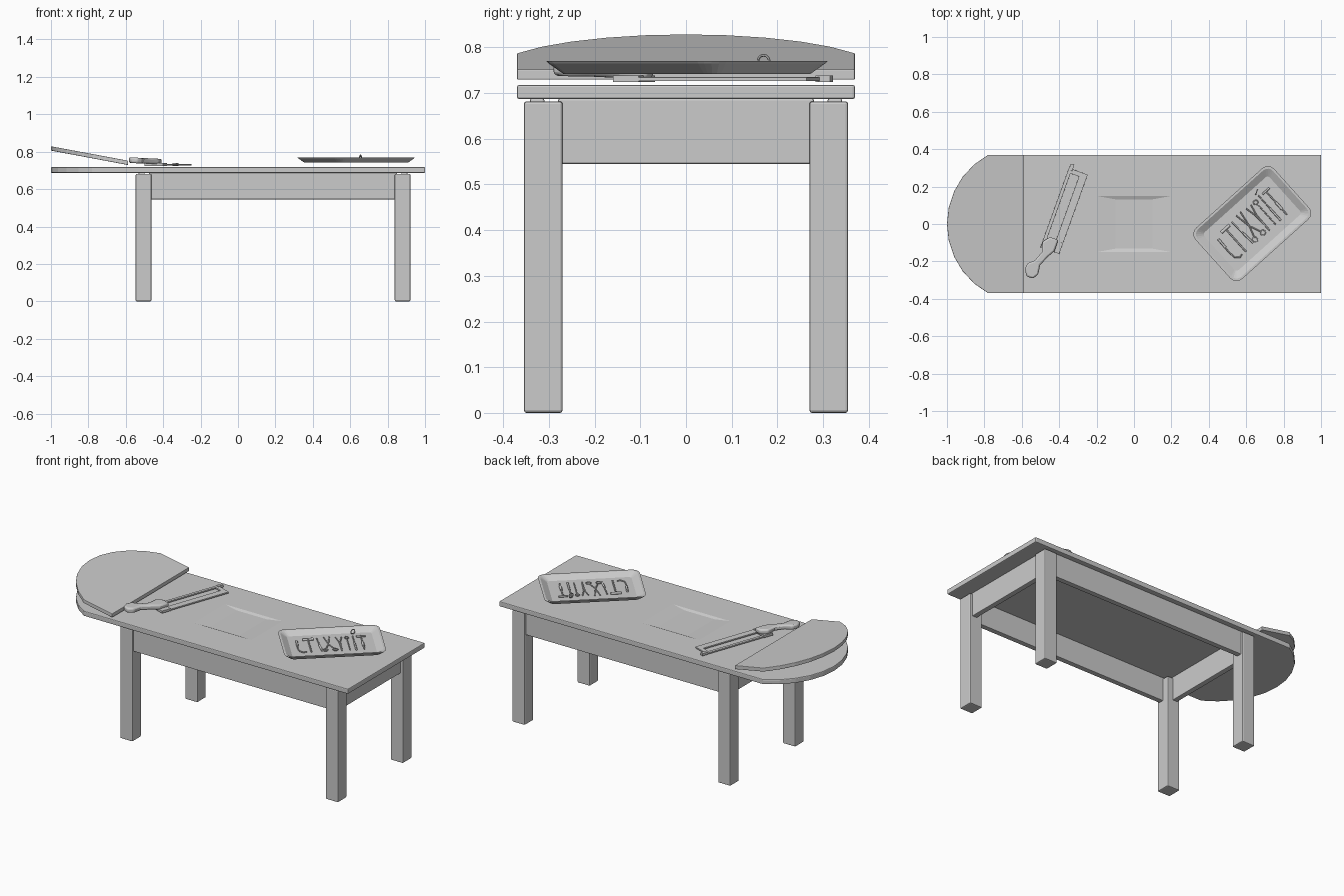
import bpy, bmesh, math
from mathutils import Matrix, Vector

if "Cube" in bpy.data.objects:
    bpy.data.objects.remove(bpy.data.objects["Cube"])


def finish(name, bm, bevel=0.0, smooth=False):
    bmesh.ops.recalc_face_normals(bm, faces=bm.faces)
    me = bpy.data.meshes.new(name)
    bm.to_mesh(me)
    bm.free()
    ob = bpy.data.objects.new(name, me)
    bpy.context.collection.objects.link(ob)
    if bevel:
        m = ob.modifiers.new("bevel", "BEVEL")
        m.width, m.segments, m.limit_method = bevel, 2, "ANGLE"
        m.angle_limit = math.radians(40)
    if smooth:
        bpy.ops.object.select_all(action="DESELECT")
        ob.select_set(True)
        bpy.context.view_layer.objects.active = ob
        bpy.ops.object.shade_smooth_by_angle()
    return ob


def loft(name, loops, bevel=0.0, smooth=False):
    """Skin equal-length loops of points and cap both ends."""
    bm = bmesh.new()
    rings = [[bm.verts.new(p) for p in l] for l in loops]
    n = len(rings[0])
    for a, b in zip(rings, rings[1:]):
        for i in range(n):
            bm.faces.new((a[i], a[(i + 1) % n], b[(i + 1) % n], b[i]))
    bm.faces.new(rings[0])
    bm.faces.new(rings[-1])
    return finish(name, bm, bevel, smooth)


def prism(name, pts, z0, z1, bevel=0.0, slope=0.0, hinge=0.0, smooth=False):
    return loft(name, [[(x, y, z + slope * (hinge - x)) for x, y in pts]
                       for z in (z0, z1)], bevel, smooth)


def box(name, x0, x1, y0, y1, z0, z1, bevel=0.005):
    return prism(name, [(x0, y0), (x1, y0), (x1, y1), (x0, y1)], z0, z1, bevel)


def round_end(x_right):
    """Board outline: straight right end, arc on the left."""
    c, r, h = -0.579, 0.421, math.asin(0.37 / 0.421)
    arc = [math.pi - h + 2 * h * i / 10 for i in range(11)]
    return [(x_right, 0.37)] + [(c + r * math.cos(a), r * math.sin(a)) for a in arc] + [(x_right, -0.37)]


# Table top with a shallow worn hollow
top = prism("table_top", round_end(1.0), 0.687, 0.718, 0.005)
hollow = loft("hollow_cutter", [
    [(sx * w, sy * h, z) for sx, sy in ((-1, -1), (1, -1), (1, 1), (-1, 1))]
    for w, h, z in ((0.10, 0.132, 0.711), (0.20, 0.15, 0.7185), (0.20, 0.15, 0.74))])
hollow.hide_render = True
hollow.hide_viewport = True
cut = top.modifiers.new("hollow", "BOOLEAN")
cut.operation, cut.object, cut.solver = "DIFFERENCE", hollow, "EXACT"

# Tilted headrest
prism("headrest", round_end(-0.588), 0.729, 0.752, 0.003, 0.187, -0.588)

# Legs and aprons
for side, s in (("front", -1), ("back", 1)):
    for end, x in (("left", -0.505), ("right", 0.88)):
        ya, yb = sorted((s * 0.27, s * 0.355))
        box(f"{side}_{end}_leg", x - 0.042, x + 0.042, ya, yb, 0, 0.682, 0.006)
    ya, yb = sorted((s * 0.31, s * 0.342))
    box(f"{side}_apron", -0.475, 0.85, ya, yb, 0.545, 0.688, 0.004)
for end, x in (("left", -0.515), ("right", 0.89)):
    box(f"{end}_apron", x - 0.016, x + 0.016, -0.28, 0.28, 0.545, 0.688, 0.004)

# Bone saw: pistol handle, frame, blade and clamp
handle = [(-.583, -.24), (-.575, -.28), (-.54, -.292), (-.512, -.27), (-.502, -.22),
          (-.46, -.175), (-.425, -.145), (-.405, -.085), (-.45, -.07), (-.49, -.095),
          (-.492, -.15), (-.53, -.195), (-.57, -.21)]
prism("saw_handle", handle, 0.736, 0.766, 0.009, 0.05, -0.5, True)


def saw_point(t, s):
    return (-0.487 + 0.339 * t + 0.941 * s, -0.086 + 0.941 * t - 0.339 * s)


for name, t0, t1, s0, s1 in (("saw_blade", -0.02, 0.395, 0.066, 0.107),
                             ("saw_back_bar", -0.02, 0.405, 0.0, 0.018),
                             ("saw_end_bar", 0.385, 0.41, 0.0, 0.107),
                             ("saw_root_bar", -0.04, 0.02, 0.0, 0.107),
                             ("saw_clamp", 0.40, 0.435, 0.002, 0.022)):
    pts = [saw_point(t, s) for t, s in ((t0, s0), (t1, s0), (t1, s1), (t0, s1))]
    lift = 0.004 if name in ("saw_clamp", "saw_root_bar") else 0.0
    prism(name, pts, 0.726 - lift / 2, 0.735 + lift, 0.001)

# Instrument tray
place = Matrix.Translation((0.632, 0.002, 0)) @ Matrix.Rotation(math.radians(42), 4, "Z")


def tray_loop(inset, z):
    r = max(0.045 - inset * 0.6, 0.012)
    hx, hy = 0.283 - inset - r, 0.184 - inset - r
    loop = []
    for k, (sx, sy) in enumerate(((1, 1), (-1, 1), (-1, -1), (1, -1))):
        for i in range(5):
            a = math.pi / 2 * (k + i / 4)
            loop.append(place @ Vector((sx * hx + r * math.cos(a), sy * hy + r * math.sin(a), z)))
    return loop


loft("tray", [tray_loop(i, z) for i, z in
              ((0.032, 0.742), (0.004, 0.765), (0.0, 0.770), (0.012, 0.770), (0.048, 0.748))])


# Instruments: each is a set of round strokes on the tray floor (u along, v across)
def instrument(name, strokes, z=0.753):
    cu = bpy.data.curves.new(name, "CURVE")
    cu.dimensions, cu.bevel_depth, cu.bevel_resolution = "3D", 0.004, 1
    cu.use_fill_caps = True
    for radius, pts in strokes:
        sp = cu.splines.new("POLY")
        sp.points.add(len(pts) - 1)
        for p, (u, v) in zip(sp.points, pts):
            p.co = (*(place @ Vector((u, v, z))), 1)
            p.radius = radius
    ob = bpy.data.objects.new(name, cu)
    bpy.context.collection.objects.link(ob)
    bpy.ops.object.select_all(action="DESELECT")
    ob.select_set(True)
    bpy.context.view_layer.objects.active = ob
    bpy.ops.object.convert(target="MESH")


def ring(u, v, r, n=10):
    return [(u + r * math.cos(2 * math.pi * i / n), v + r * math.sin(2 * math.pi * i / n)) for i in range(n + 1)]


instrument("hook", [(1.0, [(-.19, .06), (-.195, -.03), (-.19, -.07), (-.17, -.09), (-.15, -.085)]),
                    (1.6, [(-.19, .06), (-.192, .0)])])
instrument("mallet", [(1.1, [(-.125, .07), (-.125, -.09)]), (2.0, [(-.155, .075), (-.095, .075)])])
instrument("scalpel", [(1.0, [(-.075, .08), (-.07, -.01)]), (1.5, [(-.07, -.01), (-.065, -.08)])])
instrument("scissors", [(0.9, [(-.035, .09), (-.02, .0), (.005, -.06)]),
                        (0.9, [(-.005, .09), (-.02, .0), (-.04, -.06)]),
                        (0.7, ring(.01, -.074, .014)), (0.7, ring(-.046, -.074, .014))])
instrument("forceps", [(0.9, [(.03, .08), (.042, .02), (.045, -.09)]),
                       (0.9, [(.062, .08), (.048, .02), (.045, -.09)])])
instrument("probe", [(0.8, [(.09, .06), (.09, -.09)]), (0.7, ring(.09, .072, .012))])
instrument("chisel", [(1.4, [(.125, .0), (.125, -.09)]), (0.9, [(.125, .09), (.125, .0)])])
instrument("drill", [(1.0, [(.17, .075), (.17, -.09)]), (1.4, [(.145, .08), (.195, .08)]),
                     (1.8, [(.17, .0), (.17, -.05)])])

# Upright ring standing on the tray
bpy.ops.mesh.primitive_torus_add(major_radius=0.013, minor_radius=0.003, major_segments=16, minor_segments=6,
                                 location=(0.655, 0.17, 0.770), rotation=(math.pi / 2, 0, math.radians(70)))
bpy.context.object.name = "standing_ring"
